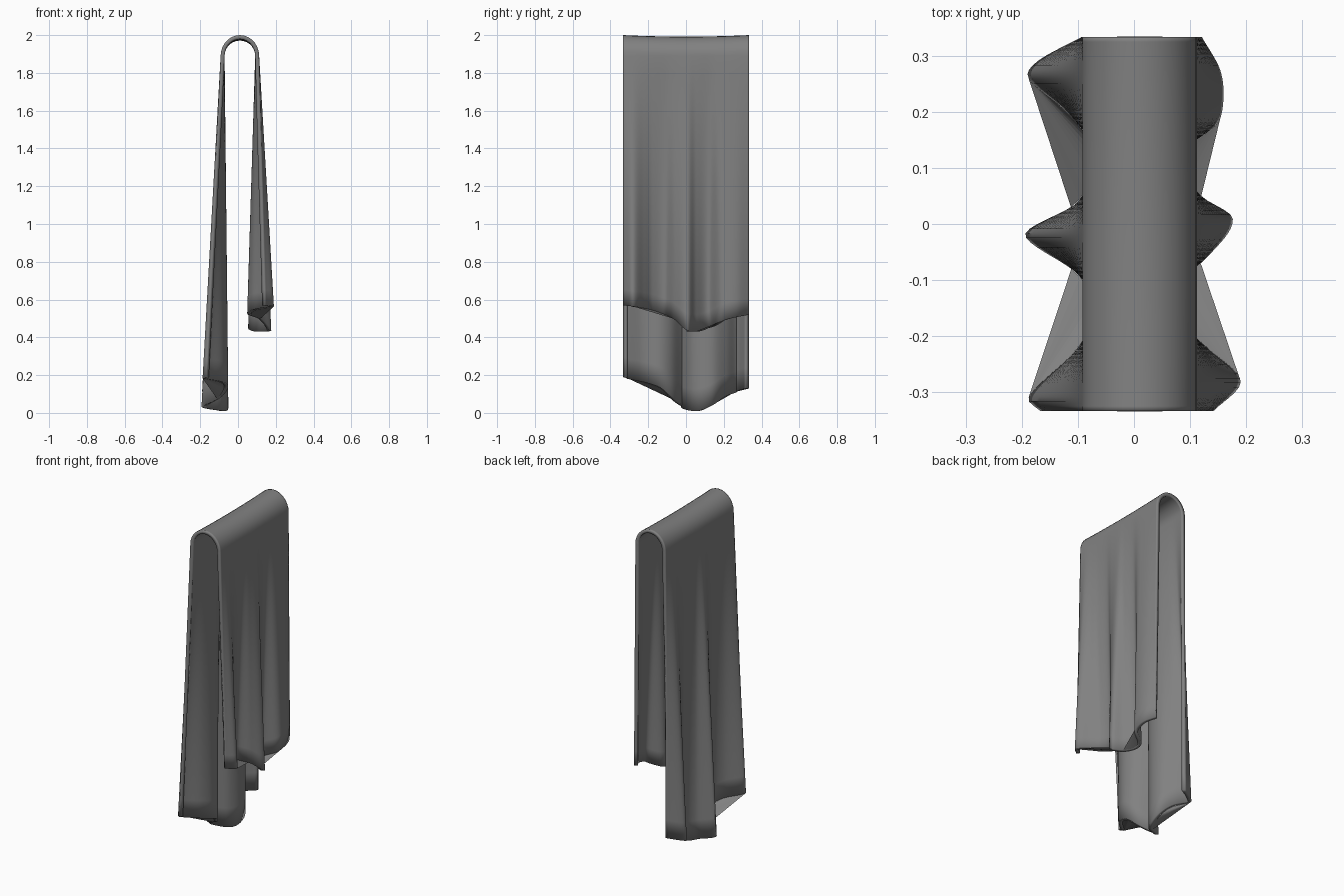
import bpy, bmesh, math

cube = bpy.data.objects.get("Cube")
if cube:
    bpy.data.objects.remove(cube, do_unlink=True)

HALF = 0.333      # half width along y
BEND = 1.89       # height where the sheet starts to curve over
ROWS, COLS, ARC = 16, 80, 14

# Fold position and hem height along the width, as (y, value)
LEFT_HANG = dict(
    folds=[(-.335, .14), (-.28, .19), (-.22, .13), (-.18, .09), (-.11, .072), (-.06, .13),
           (.01, .176), (.05, .12), (.12, .075), (.17, .14), (.2, .157), (.27, .155), (.335, .12)],
    hem=[(-.335, .57), (-.2, .55), (-.07, .5), (0, .44), (.05, .43), (.1, .44), (.2, .49), (.335, .52)],
    top=.112, gussets=[(-.28, -.07), (.19, .05)])
RIGHT_HANG = dict(
    folds=[(-.335, -.165), (-.31, -.188), (-.22, -.1), (-.15, -.073), (-.09, -.1), (-.03, -.188),
           (-.01, -.188), (.04, -.1), (.13, -.073), (.2, -.12), (.26, -.188), (.29, -.172), (.335, -.09)],
    hem=[(-.335, .19), (-.15, .14), (-.05, .05), (.05, .01), (.12, .03), (.2, .09), (.335, .13)],
    top=-.092, gussets=[(-.31, -.08), (.26, .03)])


def curve(points, y):
    """Smooth interpolation with tangents taken from neighbouring points."""
    n = len(points)
    i = max(k for k in range(n - 1) if points[k][0] <= y or k == 0)

    def slope(k):
        a, b = points[max(k - 1, 0)], points[min(k + 1, n - 1)]
        return (b[1] - a[1]) / (b[0] - a[0])
    (y0, v0), (y1, v1) = points[i], points[i + 1]
    h = y1 - y0
    t = (y - y0) / h
    s = t * t * (3 - 2 * t)
    return (v0 + (v1 - v0) * s + h * t * (1 - t) ** 2 * slope(i)
            - h * t * t * (1 - t) * slope(i + 1))


def hang_point(side, y, t):
    """Point on a hanging side, t = 0 at the bend and 1 at the hem."""
    bottom = curve(side["hem"], y)
    x = side["top"] + (curve(side["folds"], y) - side["top"]) * t
    return x, y, BEND + (bottom - BEND) * t


def column(y):
    """Outer line of the cloth from one hem over the top to the other hem."""
    pts = [hang_point(RIGHT_HANG, y, 1 - i / ROWS) for i in range(ROWS)]
    mid = (LEFT_HANG["top"] + RIGHT_HANG["top"]) / 2
    rx = (LEFT_HANG["top"] - RIGHT_HANG["top"]) / 2
    rise = 2 - BEND - 0.008 * (1 - (y / HALF) ** 2)
    for i in range(ARC + 1):
        a = math.pi * (1 - i / ARC)
        pts.append((mid + rx * math.cos(a), y, BEND + rise * math.sin(a)))
    pts += [hang_point(LEFT_HANG, y, (i + 1) / ROWS) for i in range(ROWS)]
    return pts


def make_object(name, bm, material):
    mesh = bpy.data.meshes.new(name)
    bm.normal_update()
    bm.to_mesh(mesh)
    bm.free()
    obj = bpy.data.objects.new(name, mesh)
    bpy.context.collection.objects.link(obj)
    mesh.materials.append(material)
    return obj


cloth = bpy.data.materials.new("grey cloth")
grey = (0.22, 0.22, 0.22, 1)
cloth.diffuse_color = grey
cloth.use_nodes = True
cloth.node_tree.nodes["Principled BSDF"].inputs["Base Color"].default_value = grey

# Draped towel
bm = bmesh.new()
grid = [[bm.verts.new(p) for p in column(-HALF + 2 * HALF * j / COLS)] for j in range(COLS + 1)]
for a, b in zip(grid, grid[1:]):
    for i in range(len(a) - 1):
        bm.faces.new((a[i], b[i], b[i + 1], a[i + 1]))
bmesh.ops.recalc_face_normals(bm, faces=bm.faces)
bm.normal_update()
bm.faces.ensure_lookup_table()
top_face = max(bm.faces, key=lambda f: f.calc_center_median().z)
if top_face.normal.z < 0:
    bmesh.ops.reverse_faces(bm, faces=bm.faces)
towel = make_object("towel", bm, cloth)
thick = towel.modifiers.new("thickness", "SOLIDIFY")
thick.thickness = 0.021
thick.offset = -1
bpy.ops.object.select_all(action="DESELECT")
towel.select_set(True)
bpy.context.view_layer.objects.active = towel
bpy.ops.object.shade_smooth_by_angle(angle=math.radians(45))

# Tucked hem webs that close some of the folds at the bottom
bm = bmesh.new()
for side in (LEFT_HANG, RIGHT_HANG):
    for start, end in side["gussets"]:
        ring = [bm.verts.new(hang_point(side, start + (end - start) * k / 16, 1)) for k in range(17)]
        for a, b in zip(ring[1:], ring[2:]):
            bm.faces.new((ring[0], a, b))
make_object("hem_webs", bm, cloth)
